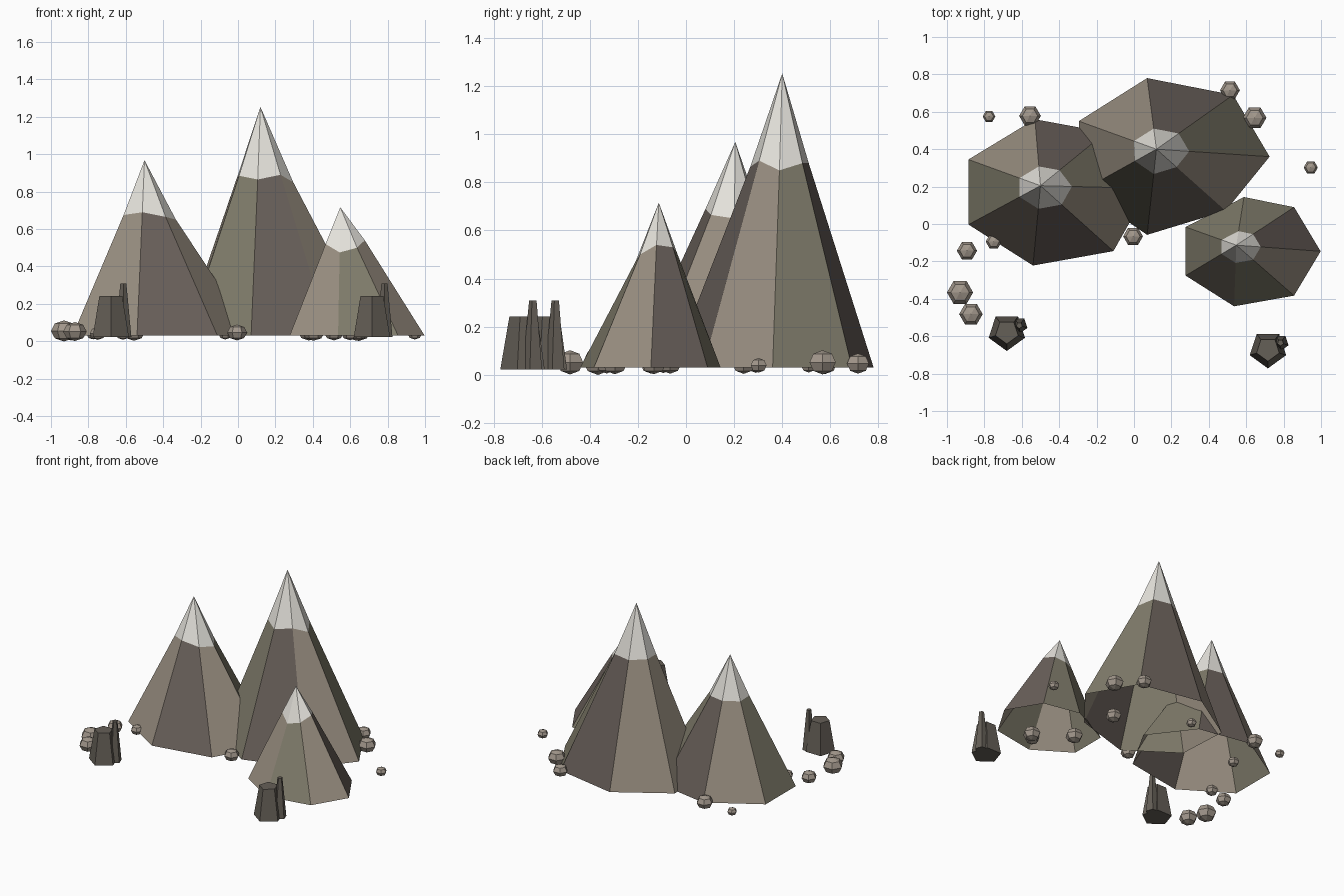
import bpy, bmesh, math
from mathutils import Vector

if "Cube" in bpy.data.objects:
    bpy.data.objects.remove(bpy.data.objects["Cube"])


def material(name, rgb):
    m = bpy.data.materials.new(name)
    m.diffuse_color = (*rgb, 1)
    m.use_nodes = True
    m.node_tree.nodes["Principled BSDF"].inputs["Base Color"].default_value = m.diffuse_color
    return m


SNOW = material("snow", (0.80, 0.78, 0.73))
LIGHT = material("light_stone", (0.32, 0.275, 0.22))
DARK = material("dark_stone", (0.145, 0.12, 0.105))
OLIVE = material("olive_stone", (0.22, 0.205, 0.15))
OUTCROP = material("outcrop_stone", (0.13, 0.115, 0.095))
PEBBLE = material("pebble", (0.36, 0.31, 0.26))


def finish(bm, name, mats):
    bmesh.ops.recalc_face_normals(bm, faces=bm.faces)
    mesh = bpy.data.meshes.new(name)
    bm.to_mesh(mesh)
    bm.free()
    for m in mats:
        mesh.materials.append(m)
    ob = bpy.data.objects.new(name, mesh)
    bpy.context.collection.objects.link(ob)
    return ob


# Seven-sided peak, open underneath: uneven base outline (x, y, snow line height)
# tapering to an apex; tones picks the stone colour of each side
def mountain(name, apex, tones, outline, taper=0.29, base_z=0.03):
    bm = bmesh.new()
    top = bm.verts.new(apex)
    low = [bm.verts.new((x, y, base_z)) for x, y, _ in outline]
    ring = []
    for x, y, z in outline:
        p = Vector(apex).lerp(Vector((x, y, z)), taper)
        ring.append(bm.verts.new((p.x, p.y, z)))
    n = len(outline)
    for i in range(n):
        j = (i + 1) % n
        side = bm.faces.new((low[i], low[j], ring[j], ring[i]))
        side.material_index = 1 + "LDO".index(tones[i])
        bm.faces.new((ring[i], ring[j], top))
    finish(bm, name, [SNOW, LIGHT, DARK, OLIVE])


mountain("tall_mountain", (0.12, 0.40, 1.253), "DOLDOLL", [
    (0.07, 0.78, 0.88), (0.53, 0.69, 0.88), (0.725, 0.36, 0.85), (0.49, 0.07, 0.89),
    (0.07, -0.058, 0.865), (-0.275, 0.18, 0.885), (-0.295, 0.55, 0.89)])
mountain("left_mountain", (-0.50, 0.205, 0.968), "DOLDLOL", [
    (-0.53, 0.56, 0.67), (-0.15, 0.49, 0.67), (0.08, 0.19, 0.65), (-0.11, -0.145, 0.665),
    (-0.54, -0.222, 0.69), (-0.885, -0.003, 0.675), (-0.885, 0.345, 0.67)])
mountain("right_mountain", (0.547, -0.113, 0.716), "OODLOLO", [
    (0.276, -0.016, 0.52), (0.588, 0.144, 0.51), (0.856, 0.09, 0.53), (0.998, -0.146, 0.54),
    (0.856, -0.383, 0.50), (0.535, -0.44, 0.475), (0.276, -0.276, 0.52)])


# Tapered five-sided column, one corner facing the front
def column(name, x, y, r_low, r_top, z_top, z_low=0.022):
    bm = bmesh.new()
    bmesh.ops.create_cone(bm, cap_ends=True, segments=5, radius1=r_low, radius2=r_top,
                          depth=z_top - z_low)
    start = min(bm.verts, key=lambda v: v.co.z).co
    turn = -math.pi / 2 - math.atan2(start.y, start.x)
    ob = finish(bm, name, [OUTCROP])
    ob.rotation_euler.z = turn
    ob.location = (x, y, (z_top + z_low) / 2)


# Two rock outcrops, each a stump with a thin spike beside it
for side, x, y in (("left", -0.68, -0.577), ("right", 0.716, -0.67)):
    column(side + "_stump", x, y, 0.102, 0.064, 0.243)
    column(side + "_spike", x + 0.067, y + 0.035, 0.045, 0.017, 0.31)

# Scattered faceted pebbles: x, y, radius
pebbles = [
    (-0.775, 0.575, 0.034), (-0.556, 0.578, 0.058), (0.513, 0.715, 0.053),
    (0.645, 0.568, 0.063), (0.945, 0.302, 0.038), (-0.005, -0.066, 0.053),
    (-0.75, -0.094, 0.043), (-0.893, -0.143, 0.054), (-0.93, -0.366, 0.07),
    (-0.872, -0.482, 0.063), (0.378, 0.24, 0.055), (0.634, -0.296, 0.06),
    (0.60, -0.33, 0.05), (0.404, -0.134, 0.06), (-0.068, 0.51, 0.036),
    (-0.615, 0.29, 0.04)]
for i, (x, y, r) in enumerate(pebbles):
    bm = bmesh.new()
    bmesh.ops.create_uvsphere(bm, u_segments=6, v_segments=4, radius=r)
    ob = finish(bm, f"pebble_{i + 1}", [PEBBLE])
    ob.rotation_euler.z = math.radians(30)
    ob.scale.z = 0.8
    ob.location = (x, y, 0.0205 + 0.5 * r)
